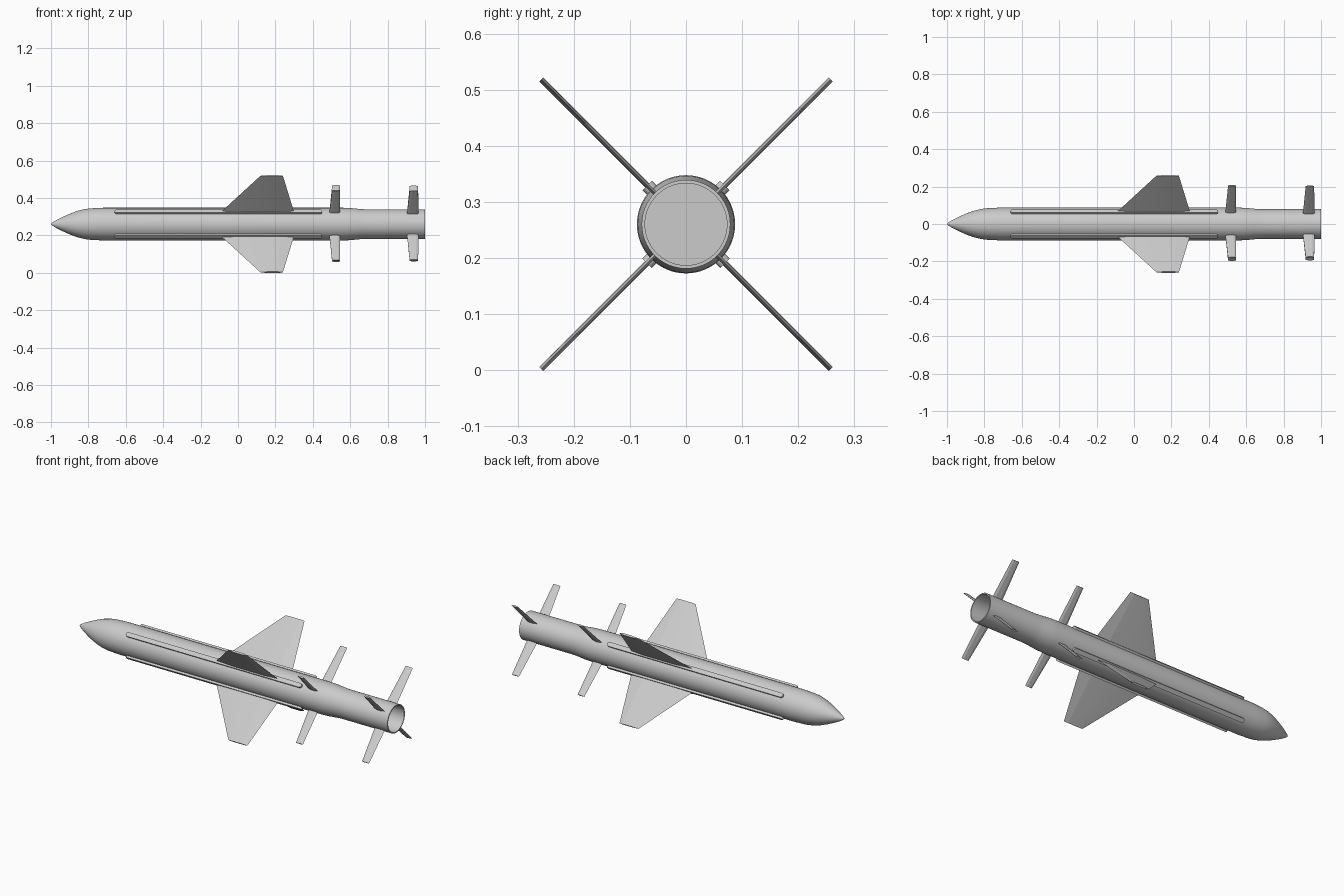
import bpy, bmesh, math
from mathutils import Matrix

if "Cube" in bpy.data.objects:
    bpy.data.objects.remove(bpy.data.objects["Cube"])

ZC = 0.26      # height of the long axis
SEG = 64


def finish(name, bm, angle=30):
    bmesh.ops.recalc_face_normals(bm, faces=bm.faces)
    me = bpy.data.meshes.new(name)
    bm.to_mesh(me)
    bm.free()
    ob = bpy.data.objects.new(name, me)
    bpy.context.collection.objects.link(ob)
    bpy.ops.object.select_all(action='DESELECT')
    ob.select_set(True)
    bpy.context.view_layer.objects.active = ob
    bpy.ops.object.shade_smooth_by_angle(angle=math.radians(angle))
    return ob


def lathe(name, profile):
    """Spin (x, radius) points around the long axis."""
    bm = bmesh.new()
    vs = [bm.verts.new((x, 0, ZC + r)) for x, r in profile]
    edges = [bm.edges.new(p) for p in zip(vs, vs[1:])]
    bmesh.ops.spin(bm, geom=vs + edges, cent=(0, 0, ZC), axis=(1, 0, 0),
                   angle=2 * math.pi, steps=SEG, use_duplicate=False)
    bmesh.ops.remove_doubles(bm, verts=bm.verts, dist=1e-5)
    return finish(name, bm)


def place(bm, quadrant):
    """Turn a part modelled upright onto its diagonal around the axis."""
    sy, sz = quadrant
    angle = math.atan2(-sy, sz)
    m = Matrix.Translation((0, 0, ZC)) @ Matrix.Rotation(angle, 4, 'X')
    bmesh.ops.transform(bm, matrix=m, verts=bm.verts)


def blade(name, quadrant, r0, root, r1, tip, t, ridge=(0.25, 0.75)):
    """Fin with bevelled leading and trailing edges; root and tip are x ranges."""
    bm = bmesh.new()
    rings = []
    for r, (a, b), th in ((r0, root, t), (r1, tip, t)):
        f, g = (a + (b - a) * k for k in ridge)
        sec = [(a, 0), (f, -th), (g, -th), (b, 0), (g, th), (f, th)]
        rings.append([bm.verts.new((x, y, r)) for x, y in sec])
    lo, hi = rings
    for i in range(6):
        j = (i + 1) % 6
        bm.faces.new((lo[i], lo[j], hi[j], hi[i]))
    bm.faces.new(lo)
    bm.faces.new(hi)
    place(bm, quadrant)
    finish(name, bm, 5)


def strake(name, quadrant, x0, x1, half, r0, r1):
    """Long rail with round ends."""
    bm = bmesh.new()
    pts = []
    for cx, start in ((x1 - half, -90), (x0 + half, 90)):
        for i in range(9):
            a = math.radians(start + i * 22.5)
            pts.append((cx + half * math.cos(a), half * math.sin(a)))
    face = bm.faces.new([bm.verts.new((x, y, r0)) for x, y in pts])
    ext = bmesh.ops.extrude_face_region(bm, geom=[face])
    for v in ext['geom']:
        if isinstance(v, bmesh.types.BMVert):
            v.co.z = r1
    place(bm, quadrant)
    finish(name, bm)


# Main body with pointed nose, boat-tail step and hollow rear
lathe("body", [
    (-1.0, 0), (-0.998, 0.004), (-0.99, 0.010), (-0.97, 0.022), (-0.94, 0.037),
    (-0.90, 0.055), (-0.86, 0.070), (-0.82, 0.080), (-0.79, 0.084), (-0.72, 0.0875),
    (0.56, 0.0875), (0.60, 0.086), (0.65, 0.081), (0.68, 0.079),
    (1.0, 0.079), (1.0, 0.073), (0.70, 0.073), (0.70, 0)])

# Four-way parts; small fins differ a little in length
QUADS = {"upper_back": ((1, 1), 0.291), "upper_front": ((-1, 1), 0.255),
         "lower_front": ((-1, -1), 0.275), "lower_back": ((1, -1), 0.282)}
for key, (q, reach) in QUADS.items():
    strake("rail_" + key, q, -0.66, 0.45, 0.012, 0.07, 0.098)
    blade("wing_" + key, q, 0.08, (-0.10, 0.302), 0.365, (0.12, 0.24), 0.005,
          (0.3, 0.8))
    blade("middle_fin_" + key, q, 0.08, (0.488, 0.546), reach, (0.503, 0.546), 0.004)
    blade("tail_fin_" + key, q, 0.075, (0.903, 0.966), reach - 0.004,
          (0.918, 0.963), 0.004)
